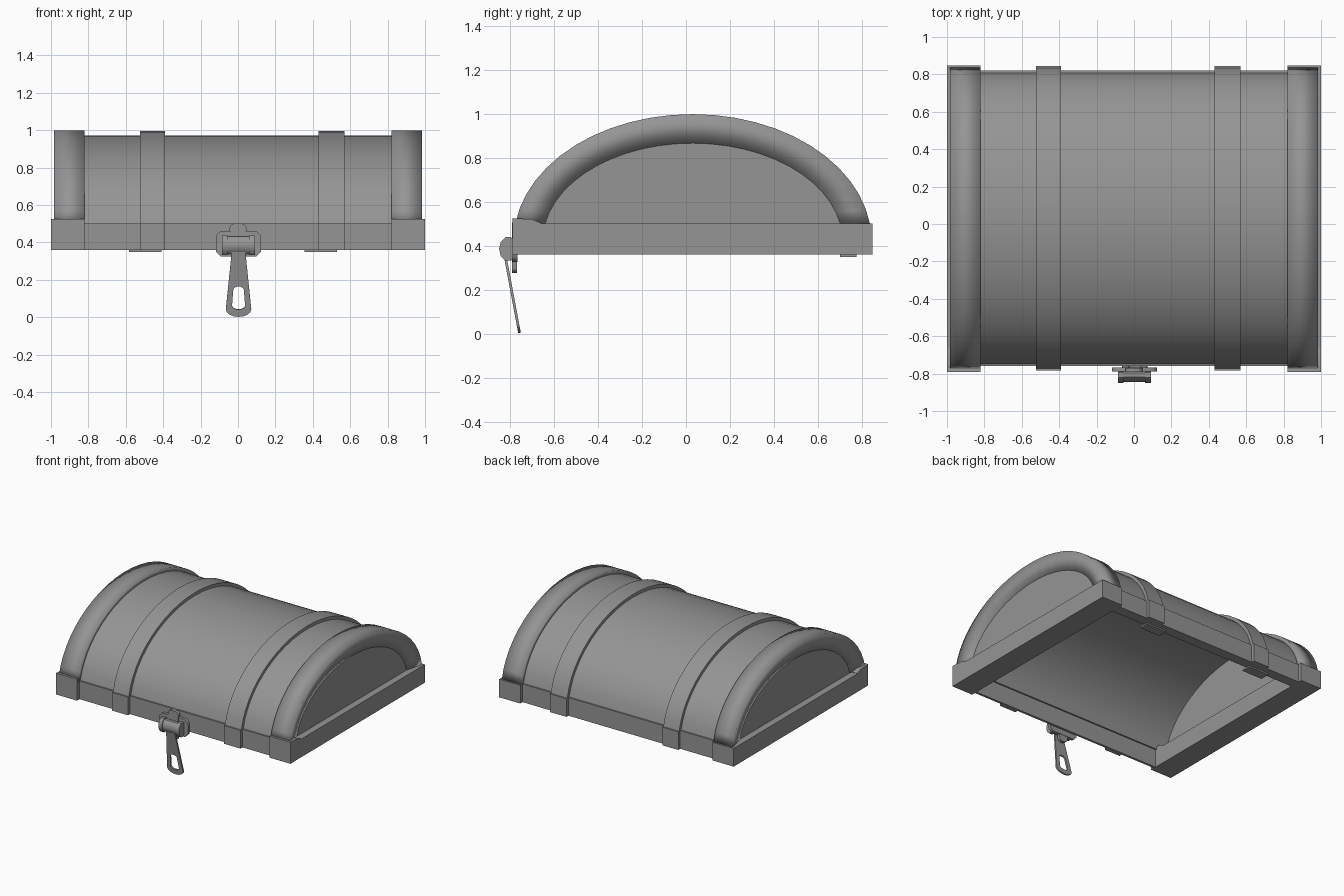
import bpy, bmesh, math
from math import sin, cos, pi

if "Cube" in bpy.data.objects:
    bpy.data.objects.remove(bpy.data.objects["Cube"])

CY, CZ, A, B = 0.03, 0.42, 0.814, 0.578   # dome ellipse
WALL = 0.817                              # half depth of the straight lower wall
Z_SEAM, Z_LOW = 0.5, 0.36

grey = bpy.data.materials.new("mid_grey")
grey.diffuse_color = (0.3, 0.3, 0.3, 1)
grey.use_nodes = True
grey.node_tree.nodes["Principled BSDF"].inputs["Base Color"].default_value = grey.diffuse_color


def finish(name, bm, angle=35):
    bmesh.ops.recalc_face_normals(bm, faces=bm.faces[:])
    me = bpy.data.meshes.new(name)
    bm.to_mesh(me)
    bm.free()
    me.materials.append(grey)
    ob = bpy.data.objects.new(name, me)
    bpy.context.collection.objects.link(ob)
    bpy.ops.object.select_all(action='DESELECT')
    ob.select_set(True)
    bpy.context.view_layer.objects.active = ob
    bpy.ops.object.shade_smooth_by_angle(angle=math.radians(angle))
    return ob


def arch(inset, n=24, skirt=True):
    """Arch points in the y-z plane, optionally with straight lower walls."""
    a, b = A - inset, B - inset
    t0 = math.asin((Z_SEAM - CZ) / b)
    pts = []
    for i in range(n + 1):
        t = t0 + (pi - 2 * t0) * i / n
        pts.append((CY + a * cos(t), CZ + b * sin(t)))
    if skirt:
        w = WALL - inset
        pts = [(CY + w, Z_LOW), (CY + w, Z_SEAM)] + pts + [(CY - w, Z_SEAM), (CY - w, Z_LOW)]
    return pts


def hoop(name, section, skirt=True, angle=35):
    """Sweep a closed (x, inset) section over the arch."""
    bm = bmesh.new()
    rows = [[bm.verts.new((x, y, z)) for y, z in arch(i, skirt=skirt)] for x, i in section]
    k = len(rows)
    for j in range(k):
        p, q = rows[j], rows[(j + 1) % k]
        for i in range(len(p) - 1):
            bm.faces.new((p[i], p[i + 1], q[i + 1], q[i]))
    for e in (0, -1):
        bm.faces.new([r[e] for r in rows])
    return finish(name, bm, angle)


def prism(name, pts, x0, x1):
    """Extrude a y-z outline along x."""
    bm = bmesh.new()
    a = [bm.verts.new((x0, y, z)) for y, z in pts]
    b = [bm.verts.new((x1, y, z)) for y, z in pts]
    bm.faces.new(a)
    bm.faces.new(b)
    for i in range(len(pts)):
        j = (i + 1) % len(pts)
        bm.faces.new((a[i], a[j], b[j], b[i]))
    return finish(name, bm)


def box(name, x0, x1, y0, y1, z0, z1):
    return prism(name, [(y0, z0), (y1, z0), (y1, z1), (y0, z1)], x0, x1)


def flat_shape(name, loops, depth, loc, rx):
    """Filled 2D outline with optional holes, stood upright."""
    cu = bpy.data.curves.new(name, 'CURVE')
    cu.dimensions, cu.fill_mode, cu.extrude = '2D', 'BOTH', depth / 2
    cu.materials.append(grey)
    for pts in loops:
        s = cu.splines.new('POLY')
        s.points.add(len(pts) - 1)
        for p, (x, y) in zip(s.points, pts):
            p.co = (x, y, 0, 1)
        s.use_cyclic_u = True
    ob = bpy.data.objects.new(name, cu)
    bpy.context.collection.objects.link(ob)
    ob.location, ob.rotation_euler = loc, (rx, 0, 0)
    bpy.ops.object.select_all(action='DESELECT')
    ob.select_set(True)
    bpy.context.view_layer.objects.active = ob
    bpy.ops.object.convert(target='MESH')


def slot(w_low, w_top, y0, y1, n=8):
    """Stadium-like outline, round at both ends."""
    low = [(w_low * cos(pi + pi * i / n), y0 + 0.6 * w_low * (1 + sin(pi + pi * i / n))) for i in range(n + 1)]
    top = [(w_top * cos(pi * i / n), y1 - 0.6 * w_top * (1 - sin(pi * i / n))) for i in range(n + 1)]
    return low + top


def octagon(hx, hy, c, cy):
    """Rectangle with cut corners."""
    q = [(hx, hy - c), (hx - c, hy), (c - hx, hy), (-hx, hy - c)]
    return [(x, cy + y) for x, y in q] + [(-x, cy - y) for x, y in q]


# barrel shell with straight lower walls
hoop("lid_barrel", [(-0.92, 0.027), (0.92, 0.027), (0.92, 0.045), (-0.92, 0.045)])
box("back_rail", -0.84, 0.84, 0.74, 0.815, Z_LOW, 0.44)

# two strap bands
for n, (x0, x1) in enumerate([(-0.525, -0.39), (0.43, 0.57)]):
    hoop(f"strap_{n}", [(x0, 0.03), (x0, 0.003), (x1, 0.003), (x1, 0.03)])

# ends: softly shaded rim, panel, beam and front corner cap
for s, side in ((-1, "left"), (1, "right")):
    hoop(f"end_rim_{side}", [(s * 0.82, 0.035), (s * 0.82, 0), (s * 0.985, 0), (s * 0.95, 0.132),
                             (s * 0.91, 0.132), (s * 0.91, 0.035)], skirt=False, angle=110)
    prism(f"end_panel_{side}", arch(0.05, skirt=False), s * 0.90, s * 0.912)
    prism(f"end_panel_face_{side}", arch(0.131, skirt=False), s * 0.905, s * 0.948)
    xa, xb = sorted((s * 0.82, s))
    box(f"end_beam_{side}", xa, xb, -0.787, 0.848, Z_LOW, Z_SEAM)
    prism(f"corner_cap_{side}", [(-0.79, Z_LOW), (-0.70, Z_LOW), (-0.66, 0.503),
                                 (-0.70, 0.52), (-0.79, 0.525)], xa, xb)

# hinge leaves under the back rail
for n, x in enumerate((-0.495, 0.442)):
    box(f"hinge_leaf_{n}", x - 0.087, x + 0.087, 0.70, 0.775, 0.349, 0.362)

# latch: back plate, spike plate, knuckles
flat_shape("latch_plate", [octagon(0.121, 0.067, 0.025, 0.392)], 0.022, (0.003, -0.777, 0), pi / 2)
flat_shape("latch_spike", [slot(0.035, 0.045, 0.275, 0.505)], 0.022, (0, -0.78, 0), pi / 2)


def knuckle(name, x0, x1, r):
    pts = [(-0.808 + 0.75 * r * cos(2 * pi * i / 10), 0.385 + r * sin(2 * pi * i / 10)) for i in range(10)]
    prism(name, pts, x0, x1)


knuckle("latch_pin", -0.085, 0.09, 0.042)
knuckle("latch_knuckle", -0.055, 0.058, 0.048)
for n, x in enumerate((-0.085, 0.06)):
    knuckle(f"latch_ear_{n}", x, x + 0.03, 0.056)

# hanging hasp with slotted hole
flat_shape("hasp", [slot(0.068, 0.036, 0, 0.38), slot(0.035, 0.028, 0.04, 0.165)],
           0.012, (0.003, -0.757, 0.003), pi / 2 + 0.185)
